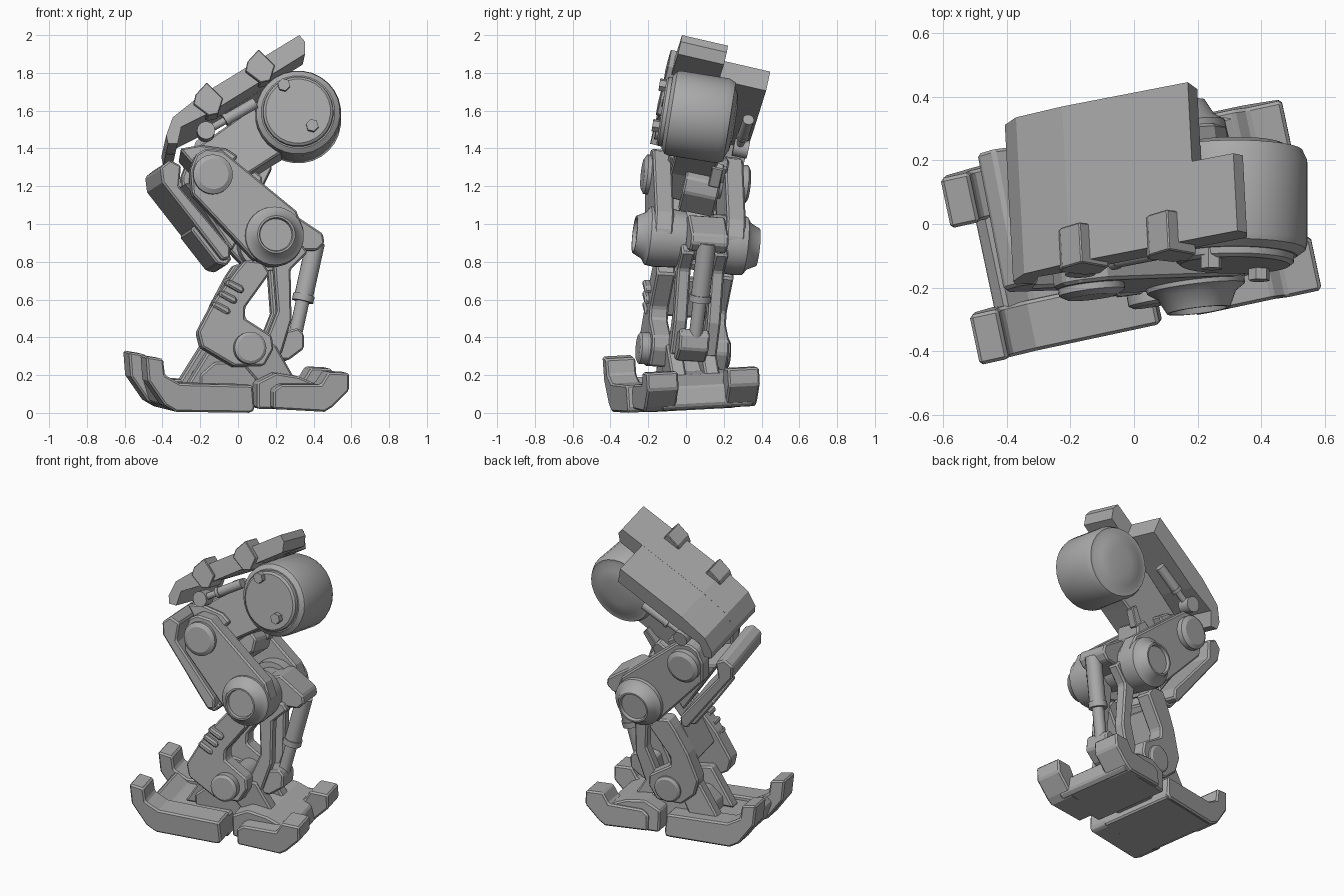
import bpy, bmesh, math
from mathutils import Vector

if "Cube" in bpy.data.objects:
    bpy.data.objects.remove(bpy.data.objects["Cube"])

grey = bpy.data.materials.new("steel_grey")
grey.use_nodes = True
GREY = (0.4, 0.4, 0.4, 1)
grey.diffuse_color = GREY
grey.node_tree.nodes["Principled BSDF"].inputs["Base Color"].default_value = GREY


def axis(yaw, roll):
    """Sideways direction of a leg segment."""
    a, r = math.radians(yaw), math.radians(roll)
    return Vector((-math.sin(a) * math.cos(r), math.cos(a) * math.cos(r), -math.sin(r)))


ROOF, UPPER, DRUM, THIGH = axis(3, 13), axis(2, 12), axis(0, 9), axis(7, 6)
GUARD, SHANK, FOOT = axis(11, 7), axis(10, 4), axis(12, -3)


def finish(name, bm, bevel=0.01):
    bmesh.ops.recalc_face_normals(bm, faces=bm.faces[:])
    mesh = bpy.data.meshes.new(name)
    bm.to_mesh(mesh)
    bm.free()
    mesh.materials.append(grey)
    ob = bpy.data.objects.new(name, mesh)
    bpy.context.collection.objects.link(ob)
    if bevel:
        mod = ob.modifiers.new("bevel", "BEVEL")
        mod.width = bevel
        mod.segments = 1
        mod.limit_method = "ANGLE"
        mod.angle_limit = math.radians(35)
    return ob


def prism(name, pts, n, y, depth, start=0, bevel=0.01):
    """Side profile lying in the plane across n, extruded along n."""
    cx = (min(p[0] for p in pts) + max(p[0] for p in pts)) / 2
    cz = (min(p[1] for p in pts) + max(p[1] for p in pts)) / 2
    bm = bmesh.new()
    verts = []
    for x, z in pts:
        py = y - (n.x * (x - cx) + n.z * (z - cz)) / n.y
        verts.append(bm.verts.new(Vector((x, py, z)) + n * start))
    face = bm.faces.new(verts)
    ext = bmesh.ops.extrude_face_region(bm, geom=[face])
    moved = [g for g in ext["geom"] if isinstance(g, bmesh.types.BMVert)]
    bmesh.ops.translate(bm, verts=moved, vec=n * depth)
    return finish(name, bm, bevel)


def pair(name, pts, n, y, depth, width):
    prism("right_" + name, pts, n, y, depth)
    prism("left_" + name, pts, n, y, depth, width - depth)


def turned(name, centre, n, rings, sides=32):
    """Lathe: rings are (distance along n, radius)."""
    bm = bmesh.new()
    u = n.orthogonal().normalized()
    w = n.cross(u)
    loops = []
    for d, r in rings:
        loops.append([bm.verts.new(Vector(centre) + n * d + r * (
            u * math.cos(2 * math.pi * i / sides) + w * math.sin(2 * math.pi * i / sides)))
            for i in range(sides)])
    for a, b in zip(loops, loops[1:]):
        for i in range(sides):
            j = (i + 1) % sides
            bm.faces.new((a[i], a[j], b[j], b[i]))
    bm.faces.new(loops[0])
    bm.faces.new(loops[-1])
    ob = finish(name, bm, 0)
    if sides > 8:
        bpy.context.view_layer.objects.active = ob
        for o in bpy.context.selected_objects:
            o.select_set(False)
        ob.select_set(True)
        bpy.ops.object.shade_smooth_by_angle(angle=math.radians(30))
    return ob


def hub_pair(name, centre, n, rings, width):
    turned("right_" + name, centre, n, rings)
    turned("left_" + name, Vector(centre) + n * width, -n, rings)


def rod(name, a, b, r0, r1):
    """Two-stage piston from a to b."""
    d = Vector(b) - Vector(a)
    l = d.length
    turned(name, a, d.normalized(), [(0, r0), (l * .55, r0), (l * .55, r0 * 1.15),
           (l * .62, r0 * 1.15), (l * .62, r1), (l, r1)], 16)


# Sloping roof plate: long right part, shorter left part
plate_low = [(-.13, 1.6), (-.3, 1.515), (-.32, 1.425), (-.37, 1.425), (-.38, 1.47), (-.345, 1.565), (-.2, 1.68)]
prism("roof_plate_long", plate_low + [(.325, 2), (.355, 1.965), (.355, 1.9)], ROOF, -.105, .25, bevel=0)
prism("roof_plate_short", plate_low + [(.195, 1.921), (.225, 1.82)], ROOF, -.122, .26, .25, bevel=0)
clip = [(0, .085), (.085, 0), (.06, -.08), (.01, -.09), (-.07, -.03), (-.06, .02)]
for i, (x, z, y) in enumerate([(.11, 1.84, -.1), (-.165, 1.665, -.14)]):
    prism("roof_clip_%d" % (i + 1), [(x + a, z + b) for a, b in clip], ROOF, y, .13, bevel=.004)

# Hip drum with end cap, bolts and rear dome
drum = Vector((.318, -.08, 1.59))
turned("hip_drum", drum, DRUM, [(-.02, .195), (0, .222), (.02, .228), (.28, .228), (.315, .212),
       (.315, .19), (.335, .15), (.345, .08)], 28)
turned("drum_cap", drum, DRUM, [(-.05, .172), (-.04, .185), (0, .19)], 28)
for i, (x, z) in enumerate([(-.075, .135), (.075, -.08)]):
    turned("cap_bolt_%d" % (i + 1), drum + Vector((x, z * .17, z)), DRUM, [(-.085, .034), (0, .034)], 6)

# Hip arm and the two roof pistons
prism("hip_arm", [(-.2, 1.42), (.08, 1.62), (.3, 1.6), (.3, 1.42), (.2, 1.36), (.06, 1.27), (-.08, 1.14),
      (-.22, 1.2)], UPPER, -.06, .23)
prism("arm_collar", [(-.31, 1.4), (-.2, 1.42), (-.06, 1.4), (0, 1.36), (-.1, 1.25), (-.24, 1.32)],
      UPPER, -.1, .32)
prism("arm_link", [(-.05, 1.2), (.08, 1.29), (.13, 1.25), (.12, 1.17), (.0, 1.07)], UPPER, -.02, .19)
prism("arm_fin", [(.08, 1.22), (.15, 1.33), (.18, 1.3), (.13, 1.2)], UPPER, .13, .06, bevel=.005)
for side, off in (("right", 0), ("left", .42)):
    a, b = Vector((-.17, -.13, 1.49)) + UPPER * off, Vector((.09, -.08, 1.64)) + UPPER * off
    rod(side + "_roof_piston", b, a, .03, .02)
    turned(side + "_piston_pin", a - UPPER * .03, UPPER, [(0, .048), (.08, .048)], 16)

# Thigh: twin plates, hip and knee hubs, axles
pair("thigh_plate", [(-.25, 1.29), (-.22, 1.37), (-.17, 1.4), (-.08, 1.39), (.31, 1.07), (.35, .97), (.31, .84),
     (.15, .79), (.08, .82), (-.24, 1.16)], THIGH, -.19, .1, .485)
hub_pair("hip_hub", (-.13, -.23, 1.265), THIGH, [(0, .08), (.015, .105), (.06, .105)], .57)
hub_pair("knee_hub", (.203, -.272, .945), THIGH, [(.02, .085), (0, .09), (0, .1), (.05, .125), (.07, .155),
         (.12, .16), (.26, .15)], .66)
turned("hip_axle", (-.13, -.15, 1.26), THIGH, [(0, .09), (.4, .09)])
turned("knee_axle", (.195, -.15, .94), THIGH, [(0, .11), (.4, .11)])

# Shin guard ahead of the thigh
prism("shin_guard", [(-.41, 1.3), (-.36, 1.34), (-.3, 1.31), (-.31, 1.2), (-.04, .88), (-.04, .82), (-.08, .81),
      (-.22, .99), (-.4, 1.22)], GUARD, -.2, .44)
prism("guard_lower_pad", [(-.25, .97), (-.22, 1.0), (-.03, .82), (-.06, .78), (-.11, .79)], GUARD, -.16, .32)
prism("guard_mount", [(-.28, 1.22), (-.17, 1.2), (.02, .95), (-.03, .86)], GUARD, -.12, .28)

# Shank: right plate with ribs, narrower left plate, web between them, ankle hubs
shank_rear = [(.04, .81), (.13, .8), (.17, .74), (.04, .56), (.04, .5), (.18, .41), (.19, .34), (.14, .25), (-.02, .25)]
prism("right_shank_plate", shank_rear + [(-.19, .35), (-.21, .43), (-.12, .6), (-.01, .75)], SHANK, -.2, .1)
prism("left_shank_plate", shank_rear + [(-.11, .33), (-.14, .43), (-.08, .6), (.0, .75)], SHANK, -.2, .1, .32)
prism("shank_web", [(-.01, .74), (.05, .72), (-.05, .52), (-.11, .53)], SHANK, -.2, .26, .08)
for i in range(3):
    x, z = -.005 - .036 * i, .66 - .057 * i
    prism("shank_rib_%d" % (i + 1), [(x - .06, z + .02), (x - .045, z + .05), (x + .035, z + .01),
          (x + .04, z - .02), (x + .02, z - .025)], SHANK, -.225, .09)
hub_pair("ankle_hub", (.068, -.255, .345), SHANK, [(0, .07), (.01, .085), (.08, .085)], .49)
turned("ankle_axle", (.06, -.15, .34), SHANK, [(0, .07), (.3, .07)])

# Knee bracket, rear links and main piston
prism("knee_bracket", [(.2, 1.02), (.3, 1.05), (.45, .95), (.46, .9), (.42, .86), (.2, .86)], SHANK, .01, .2)
pair("rear_link", [(.12, .31), (.21, .54), (.19, .8), (.22, .9), (.34, .89), (.37, .85), (.28, .76), (.285, .49),
     (.23, .31)], SHANK, -.06, .07, .25)
rod("main_piston", (.41, .11, .9), (.3, .05, .4), .05, .036)
prism("piston_foot", [(.17, .28), (.2, .42), (.32, .45), (.35, .42), (.35, .34), (.27, .28)], SHANK, -.05, .16)

# Ankle struts and block joining shank to foot
pair("ankle_strut", [(-.12, .38), (.03, .36), (-.08, .14), (-.27, .14)], FOOT, -.14, .08, .3)
pair("heel_strut", [(.08, .36), (.2, .36), (.32, .15), (.16, .1), (.04, .24)], FOOT, -.1, .08, .26)
prism("ankle_block", [(-.2, .2), (-.12, .27), (.12, .27), (.2, .2), (.2, .05), (-.2, .05)], FOOT, -.12, .27)

# Front foot: sole and two upturned toes
pair("front_toe", [(-.485, .3), (-.395, .285), (-.385, .2), (-.305, .155), (.08, .145), (.09, .02), (.07, 0),
     (-.325, .005), (-.385, .04), (-.475, .17)], FOOT, -.375, .16, .6)
prism("front_sole", [(-.42, .15), (-.38, .19), (-.3, .13), (.07, .13), (.08, 0), (-.325, .005), (-.385, .04)],
      FOOT, -.315, .48, .06)

# Rear foot: sole and two shorter toes
pair("rear_toe", [(.19, .02), (.19, .12), (.23, .15), (.44, .15), (.48, .215), (.59, .21), (.59, .12), (.5, .03),
     (.46, .005)], FOOT, -.245, .17, .61)
prism("rear_sole", [(.11, .02), (.11, .16), (.21, .21), (.33, .19), (.47, .13), (.49, .03), (.46, .01)],
      FOOT, -.2, .5, .03)
